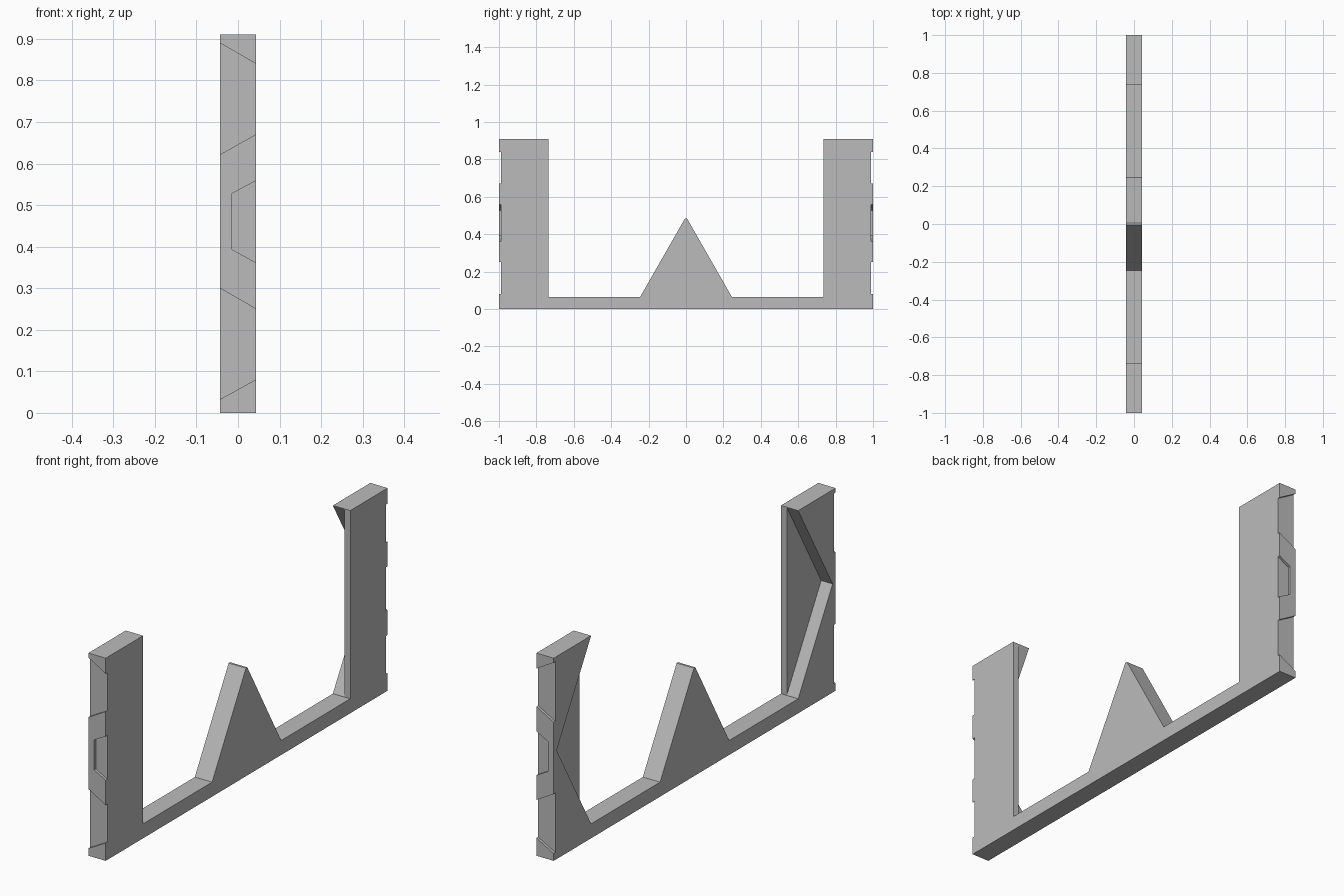
import bpy

if "Cube" in bpy.data.objects:
    bpy.data.objects.remove(bpy.data.objects["Cube"], do_unlink=True)

grey = bpy.data.materials.new("plain_grey")
grey.use_nodes = True
grey.diffuse_color = (0.5, 0.5, 0.5, 1)
grey.node_tree.nodes["Principled BSDF"].inputs["Base Color"].default_value = (0.5, 0.5, 0.5, 1)

HALF = 0.043            # half thickness of the plate
POST_IN, POST_TOP, BASE_TOP = 0.735, 0.91, 0.065
FLOOR_X = 0.014         # depth reached by the side notches
GROOVE = 0.012          # depth of the end grooves


def prism(name, outline, axis, low, high):
    """Extrude a 2D outline along x (outline is y, z) or y (outline is x, z)."""
    def place(p, d):
        return (d, p[0], p[1]) if axis == "x" else (p[0], d, p[1])
    n = len(outline)
    verts = [place(p, d) for d in (low, high) for p in outline]
    faces = [tuple(range(n)), tuple(range(n, 2 * n))]
    faces += [(i, (i + 1) % n, (i + 1) % n + n, i + n) for i in range(n)]
    mesh = bpy.data.meshes.new(name)
    mesh.from_pydata(verts, [], faces)
    mesh.materials.append(grey)
    obj = bpy.data.objects.new(name, mesh)
    bpy.context.collection.objects.link(obj)
    # Consistent outward normals
    bpy.context.view_layer.objects.active = obj
    bpy.ops.object.select_all(action="DESELECT")
    obj.select_set(True)
    bpy.ops.object.mode_set(mode="EDIT")
    bpy.ops.mesh.select_all(action="SELECT")
    bpy.ops.mesh.normals_make_consistent(inside=False)
    bpy.ops.object.mode_set(mode="OBJECT")
    return obj


def carve(target, cutter):
    cutter.hide_render = True
    mod = target.modifiers.new("cut", "BOOLEAN")
    mod.operation, mod.solver, mod.object = "DIFFERENCE", "EXACT", cutter
    bpy.context.view_layer.objects.active = target
    bpy.ops.object.modifier_apply(modifier=mod.name)
    bpy.data.objects.remove(cutter, do_unlink=True)


def rect(a, b, c, d):
    return [(a, c), (b, c), (b, d), (a, d)]


# Base bar and central tooth
prism("base_bar", rect(-POST_IN, POST_IN, 0, BASE_TOP), "x", -HALF, HALF)
prism("center_tooth", [(-0.245, BASE_TOP), (0.245, BASE_TOP), (0.005, 0.485), (-0.005, 0.485)],
      "x", -HALF, HALF)

# Groove outlines on the end faces (x, z), running past the plate edges
OUT = 0.06
SLOPE = 0.57
over = (OUT - HALF) * SLOPE
upper = [(-OUT, 0.89 + over), (OUT, 0.84 - over), (OUT, 0.67 + over), (-OUT, 0.622 - over)]
lower = [(-OUT, 0.30 + over), (OUT, 0.25 - over), (OUT, 0.08 + over), (-OUT, 0.033 - over)]
pocket = [(OUT, 0.558 + over), (-0.014, 0.528), (-0.014, 0.393), (OUT, 0.362 - over)]

for side, label in ((-1, "front"), (1, "back")):
    post = prism(label + "_post", rect(side * POST_IN, side, 0, POST_TOP), "x", -HALF, HALF)
    # Triangular notch, open towards the middle and the -x face
    tip, mid, reach = 0.979, 0.4875, 0.1
    rise = (mid - BASE_TOP - 0.001) * (tip - POST_IN + reach) / (tip - POST_IN)
    notch = [(side * tip, mid), (side * (POST_IN - reach), mid + rise),
             (side * (POST_IN - reach), mid - rise)]
    carve(post, prism("notch_cutter", notch, "x", -0.1, FLOOR_X))
    # Shallow grooves on the outer end
    ends = sorted((side * (1 - GROOVE), side * 1.1))
    for outline in (upper, lower, pocket):
        carve(post, prism("groove_cutter", outline, "y", *ends))
